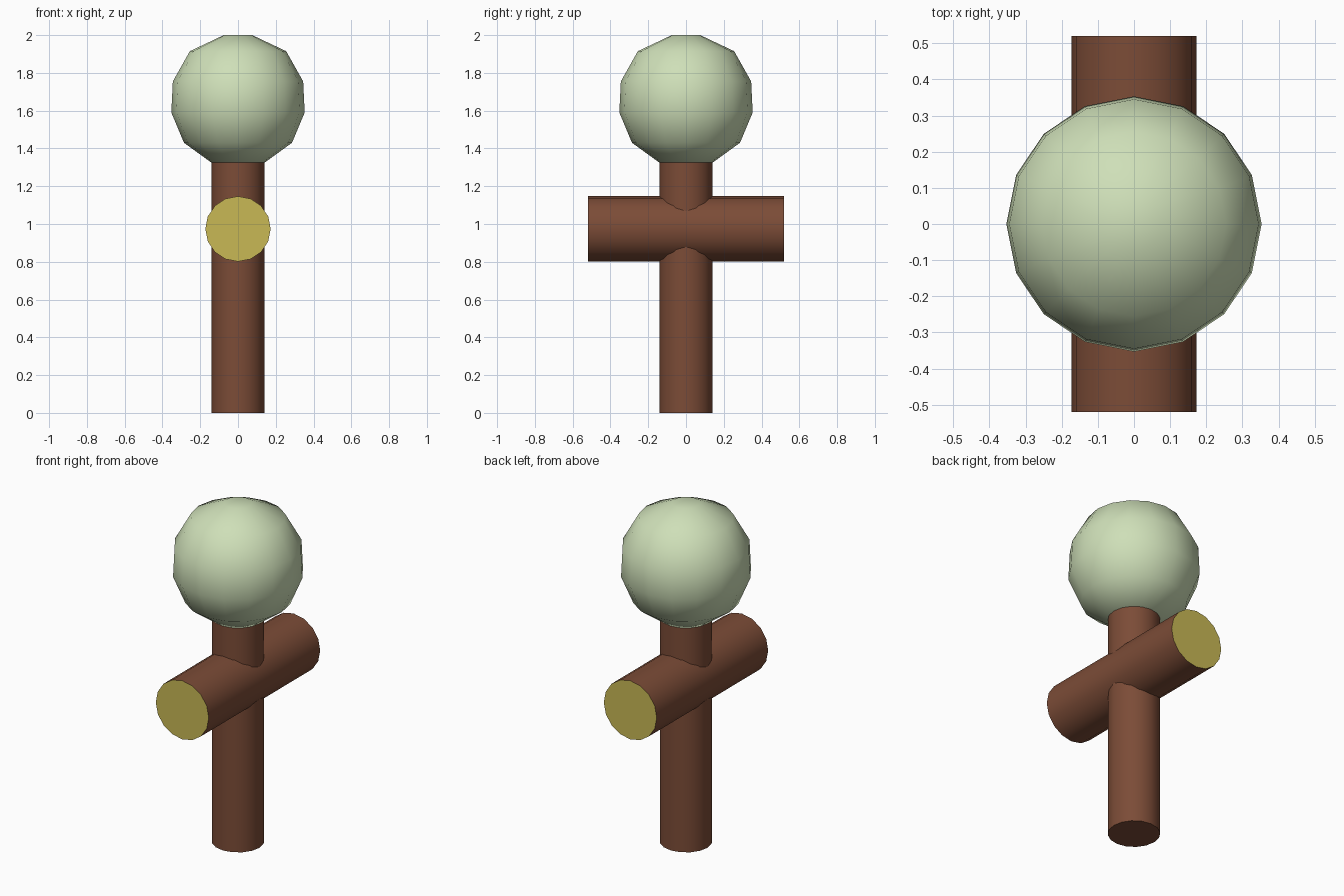
import bpy, math

if "Cube" in bpy.data.objects:
    bpy.data.objects.remove(bpy.data.objects["Cube"])

SIDES = 16


def material(name, rgb):
    m = bpy.data.materials.new(name)
    m.diffuse_color = (*rgb, 1)
    m.use_nodes = True
    m.node_tree.nodes["Principled BSDF"].inputs["Base Color"].default_value = m.diffuse_color
    return m


bark = material("bark", (0.20, 0.072, 0.038))
cut_wood = material("cut_wood", (0.58, 0.48, 0.09))
pale_green = material("pale_green", (0.62, 0.74, 0.48))


def lathe(name, profile, side_mat, cap_mat):
    """Revolve (radius, z) points around z and close both ends with flat caps."""
    n = len(profile)
    verts = [(r * math.cos(2 * math.pi * i / SIDES),
              r * math.sin(2 * math.pi * i / SIDES), z)
             for r, z in profile for i in range(SIDES)]
    faces = [(k * SIDES + i, k * SIDES + (i + 1) % SIDES,
              (k + 1) * SIDES + (i + 1) % SIDES, (k + 1) * SIDES + i)
             for k in range(n - 1) for i in range(SIDES)]
    faces.append(tuple(reversed(range(SIDES))))
    faces.append(tuple(range((n - 1) * SIDES, n * SIDES)))
    mesh = bpy.data.meshes.new(name)
    mesh.from_pydata(verts, [], faces)
    mesh.materials.append(side_mat)
    mesh.materials.append(cap_mat)
    for p in mesh.polygons[-2:]:
        p.material_index = 1
    ob = bpy.data.objects.new(name, mesh)
    bpy.context.collection.objects.link(ob)
    bpy.ops.object.select_all(action='DESELECT')
    ob.select_set(True)
    bpy.context.view_layer.objects.active = ob
    bpy.ops.object.shade_smooth_by_angle(angle=math.radians(40))
    return ob


# Upright post
lathe("post", [(0.141, 0), (0.141, 1.325)], bark, bark)

# Cross log lying front to back, with pale cut ends
log = lathe("cross_log", [(0.173, -0.52), (0.173, 0.52)], bark, cut_wood)
log.location.z = 0.974
log.rotation_euler.x = math.radians(90)

# Faceted ball on top
lathe("ball", [(0.141, 1.325), (0.286, 1.43), (0.353, 1.59),
               (0.345, 1.755), (0.255, 1.915), (0.075, 2.0)],
      pale_green, pale_green)
